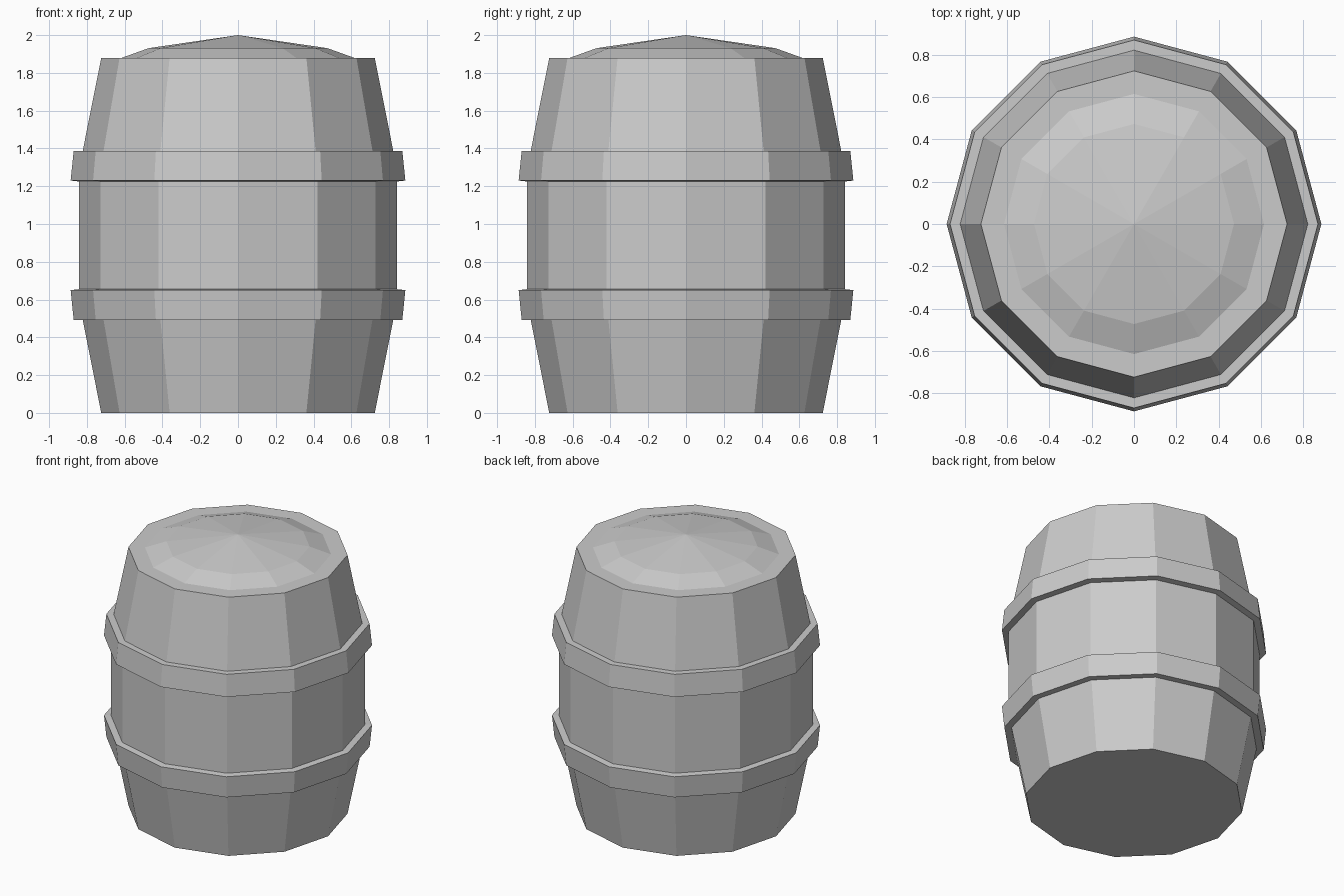
import bpy, bmesh, math

if "Cube" in bpy.data.objects:
    bpy.data.objects.remove(bpy.data.objects["Cube"])

SIDES = 12


def lathe(name, profile, closed=False):
    """Revolve (radius, z) points into a flat-faced 12-sided part."""
    bm = bmesh.new()
    rings = []
    for r, z in profile:
        if r == 0:
            rings.append([bm.verts.new((0, 0, z))] * SIDES)
        else:
            rings.append([bm.verts.new((r * math.cos(2 * math.pi * i / SIDES),
                                        r * math.sin(2 * math.pi * i / SIDES), z))
                          for i in range(SIDES)])
    pairs = list(zip(rings, rings[1:]))
    if closed:
        pairs.append((rings[-1], rings[0]))
    for a, b in pairs:
        for i in range(SIDES):
            j = (i + 1) % SIDES
            bm.faces.new(list(dict.fromkeys((a[i], a[j], b[j], b[i]))))
    if not closed:
        for ring in (rings[0], rings[-1]):
            if ring[0] is not ring[1]:
                bm.faces.new(ring)
    bmesh.ops.recalc_face_normals(bm, faces=bm.faces)
    mesh = bpy.data.meshes.new(name)
    bm.to_mesh(mesh)
    bm.free()
    obj = bpy.data.objects.new(name, mesh)
    bpy.context.collection.objects.link(obj)
    return obj


MID = 0.94  # mirror height of the body


def flip(profile):
    return [(r, 2 * MID - z) for r, z in reversed(profile)]


# Barrel body with the domed lid rising from its flat rim
lower = [(0.724, 0), (0.822, 0.493), (0.841, 0.655)]
lid = [(0.615, 1.88), (0.473, 1.931), (0, 2.0)]
lathe("barrel_body", lower + flip(lower) + lid)

# Two hoops, mirrored about the middle
hoop = [(0.822, 0.493), (0.87, 0.493), (0.886, 0.65), (0.841, 0.655)]
lathe("lower_hoop", hoop, closed=True)
lathe("upper_hoop", flip(hoop), closed=True)
